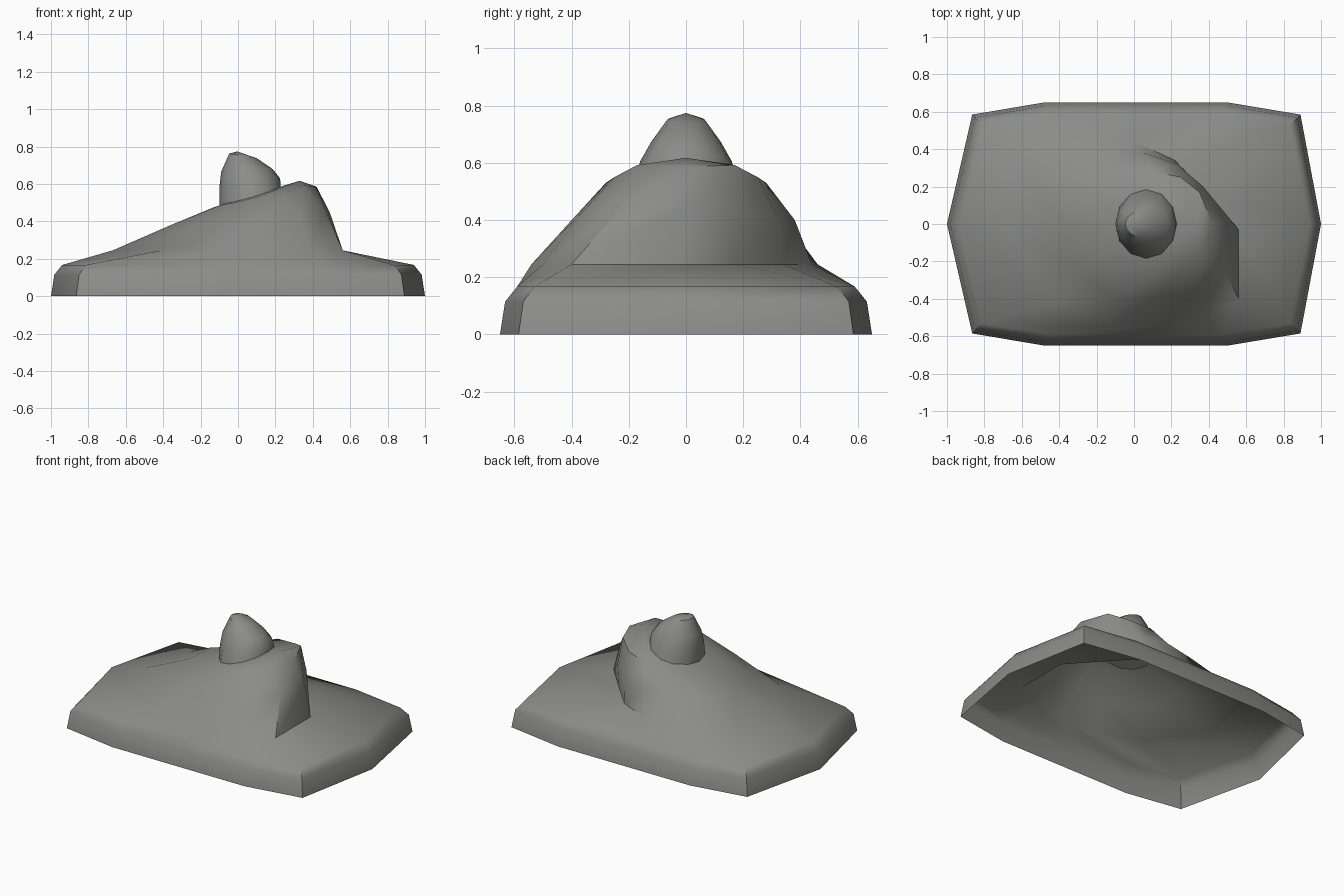
import bpy, math

if "Cube" in bpy.data.objects:
    bpy.data.objects.remove(bpy.data.objects["Cube"])

stone = bpy.data.materials.new("warm_grey")
stone.diffuse_color = (0.26, 0.26, 0.25, 1)
stone.use_nodes = True
stone.node_tree.nodes["Principled BSDF"].inputs["Base Color"].default_value = stone.diffuse_color


def mirror_y(half):
    """Complete a ring whose first and last points lie on y = 0."""
    return half + [(x, -y, z) for x, y, z in reversed(half[1:-1])]


def loft(name, rings, apex=None, close_start=False):
    """Join equal-length rings with quads, then optionally fan to an apex."""
    n = len(rings[0])
    verts = [p for r in rings for p in r]
    faces = []
    for k in range(len(rings) - 1):
        for i in range(n):
            j = (i + 1) % n
            faces.append((k*n + i, k*n + j, (k+1)*n + j, (k+1)*n + i))
    if apex:
        verts.append(apex)
        top = (len(rings) - 1) * n
        faces += [(top + i, top + (i + 1) % n, len(verts) - 1) for i in range(n)]
    if close_start:
        faces.append(tuple(reversed(range(n))))
    mesh = bpy.data.meshes.new(name)
    mesh.from_pydata(verts, [], faces)
    mesh.materials.append(stone)
    ob = bpy.data.objects.new(name, mesh)
    bpy.context.collection.objects.link(ob)
    bpy.ops.object.select_all(action='DESELECT')
    ob.select_set(True)
    bpy.context.view_layer.objects.active = ob
    bpy.ops.object.shade_smooth_by_angle(angle=math.radians(42))
    return ob


# Base outline, rim and hump rings
outline = [(1, 0), (.89, .585), (.5, .65), (0, .65), (-.48, .65), (-.865, .585), (-1, 0)]


def rim(inset, z):
    return mirror_y([(x * (1 - inset), y * (1 - inset / .65), z) for x, y in outline])


foot = [(.56, -.03), (.38, .17), (.22, .34), (0, .44), (-.3, .46), (-.58, .32),
        (-.67, -.03), (-.41, -.42), (-.1, -.54), (.15, -.54), (.38, -.5), (.56, -.4)]
waist = [(.49, 0, .45), (.37, .2, .42), (.23, .32, .41), (.05, .38, .4),
         (-.15, .36, .38), (-.35, .2, .38), (-.36, 0, .38), (-.3, -.25, .36),
         (-.08, -.4, .38), (.12, -.39, .41), (.33, -.36, .43), (.47, -.22, .45)]
shoulder = mirror_y([(.42, 0, .585), (.35, .17, .592), (.25, .25, .55), (.1, .28, .53),
                     (-.02, .22, .5), (-.1, .12, .485), (-.13, 0, .475)])

# Hollow shell: rounded base rising into the leaning hump, open underneath
loft("base_and_hump",
     [rim(0, 0), rim(.018, .115), rim(.06, .167),
      [(x, y, .245) for x, y in foot], waist, shoulder],
     apex=(.33, 0, .617))


# Knob: tilted ellipses shrinking to a leaning tip
def knob_ring(left, right, ry, n=12):
    ring = []
    for i in range(n):
        a = 2 * math.pi * i / n
        t = (1 + math.cos(a)) / 2
        ring.append((left[0] + (right[0] - left[0]) * t, ry * math.sin(a),
                     left[1] + (right[1] - left[1]) * t))
    return ring


loft("knob",
     [knob_ring((-.1, .465), (.23, .57), .187),
      knob_ring((-.1, .58), (.225, .63), .16),
      knob_ring((-.09, .665), (.185, .68), .122),
      knob_ring((-.047, .762), (.1, .738), .066)],
     apex=(-.005, 0, .774), close_start=True)
